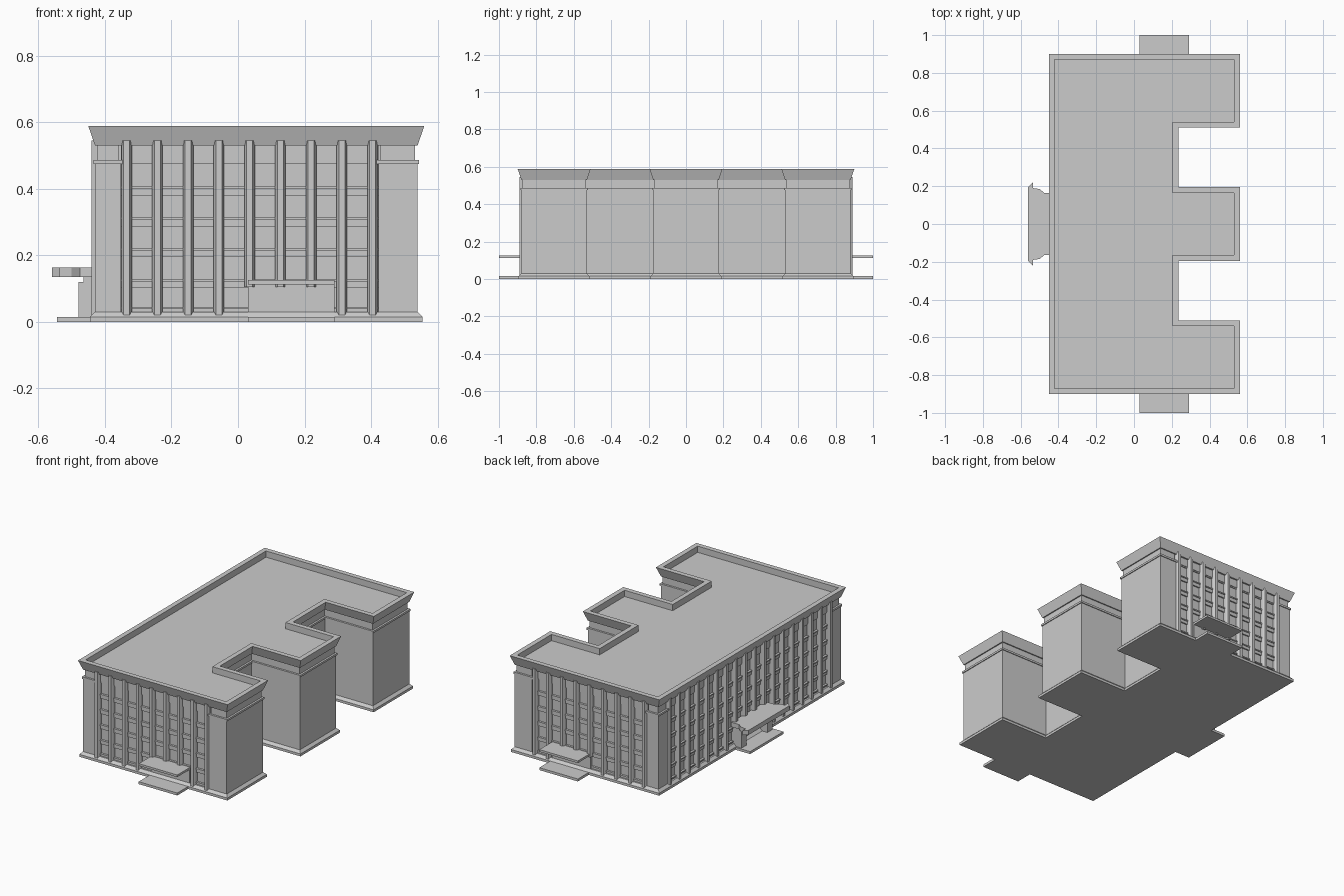
import bpy, bmesh

if "Cube" in bpy.data.objects:
    bpy.data.objects.remove(bpy.data.objects["Cube"])

def finish(bm, name):
    bmesh.ops.recalc_face_normals(bm, faces=bm.faces[:])
    me = bpy.data.meshes.new(name)
    bm.to_mesh(me)
    bm.free()
    ob = bpy.data.objects.new(name, me)
    bpy.context.collection.objects.link(ob)
    return ob

def prism(bm, pts, z0, z1):
    lo = [bm.verts.new((x, y, z0)) for x, y in pts]
    hi = [bm.verts.new((x, y, z1)) for x, y in pts]
    bm.faces.new(lo[::-1])
    bm.faces.new(hi)
    n = len(pts)
    for i in range(n):
        j = (i + 1) % n
        bm.faces.new((lo[i], lo[j], hi[j], hi[i]))

def offset(pts, d):
    """Offset a counter-clockwise, axis-aligned outline outward by d."""
    out = []
    n = len(pts)
    for i, (x, y) in enumerate(pts):
        for a, b in ((pts[i - 1], pts[i]), (pts[i], pts[(i + 1) % n])):
            ex, ey = b[0] - a[0], b[1] - a[1]
            if abs(ex) > abs(ey):
                y += -d if ex > 0 else d
            else:
                x += d if ey > 0 else -d
        out.append((x, y))
    return out

def layered(name, outline, layers):
    """Skin stacked offsets (offset, z) of an outline and cap both ends."""
    bm = bmesh.new()
    rings = [[bm.verts.new((x, y, z)) for x, y in offset(outline, d)] for d, z in layers]
    n = len(outline)
    for a, b in zip(rings, rings[1:]):
        for i in range(n):
            j = (i + 1) % n
            bm.faces.new((a[i], a[j], b[j], b[i]))
    bm.faces.new(rings[0][::-1])
    bm.faces.new(rings[-1])
    return finish(bm, name)

# footprint: E shape with two courts open to +x
L, R, Y, C = -0.43, 0.54, 0.88, 0.215
W1, W2 = 0.53, 0.175
wings = [(R, -Y), (R, -W1), (C, -W1), (C, -W2), (R, -W2),
         (R, W2), (C, W2), (C, W1), (R, W1), (R, Y)]
footprint = [(L, -Y)] + wings + [(L, Y)]

# same footprint with shallow window recesses on three fronts
F0, F1, S, D = -0.352, 0.422, 0.79, 0.018
recessed = ([(L, -Y), (F0, -Y), (F0, -Y + D), (F1, -Y + D), (F1, -Y)] + wings +
            [(F1, Y), (F1, Y - D), (F0, Y - D), (F0, Y), (L, Y),
             (L, S), (L + D, S), (L + D, -S), (L, -S)])

layered("plinth", footprint, [(0.015, 0), (0.015, 0.015), (0, 0.03)])
layered("walls", recessed, [(0, 0.025), (0, 0.475), (0.005, 0.475), (0.005, 0.487),
                            (-0.007, 0.487), (-0.007, 0.535)])
layered("cornice_and_roof", footprint, [(0, 0.53), (0.02, 0.588), (-0.01, 0.588), (-0.01, 0.55)])

def end_map(s):
    return lambda u, d: (u, s * (Y + d))

def side_map(u, d):
    return (L - d, u)

def facade(name, place, u0, u1, bays, first, pitch, door):
    def rect(bm, a, b, d0, d1, z0, z1):
        prism(bm, [place(a, d0), place(b, d0), place(b, d1), place(a, d1)], z0, z1)

    # tapered pilasters, shortened above the entrance
    bm = bmesh.new()
    for i in range(bays + 1):
        u = first + i * pitch
        z0 = 0.105 if door[0] < u < door[1] else 0.02
        shape = [(-0.016, -0.02), (0.016, -0.02), (0.016, -0.003), (0.009, 0.01),
                 (-0.009, 0.01), (-0.016, -0.003)]
        prism(bm, [place(u + a, d) for a, d in shape], z0, 0.545)
    finish(bm, name + "_pilasters")

    # spandrel bands with projecting sills between window rows
    bm = bmesh.new()
    for z0, z1 in ((0.025, 0.045), (0.103, 0.128), (0.195, 0.222),
                   (0.287, 0.315), (0.38, 0.408), (0.482, 0.535)):
        rect(bm, u0, u1, -0.025, -0.01, z0, z1)
        if z1 < 0.5:
            rect(bm, u0, u1, -0.025, -0.005, z1 - 0.007, z1)
    finish(bm, name + "_spandrels")

    # entrance wall panel
    bm = bmesh.new()
    rect(bm, door[0], door[1], -0.03, 0.0, 0.01, 0.113)
    finish(bm, name + "_entrance_panel")

for s, name in ((-1, "front"), (1, "back")):
    place = end_map(s)
    facade(name, place, F0, F1, 8, -0.335, 0.0925, (0.03, 0.29))
    # end doorstep and canopy slab
    for part, z0, z1 in (("doorstep", 0, 0.015), ("canopy", 0.112, 0.125)):
        bm = bmesh.new()
        prism(bm, [place(0.03, -0.03), place(0.29, -0.03),
                   place(0.29, 0.12), place(0.03, 0.12)], z0, z1)
        finish(bm, name + "_" + part)
facade("side", side_map, -S, S, 17, -0.775, 1.55 / 17, (-0.15, 0.15))

# main entrance: step, piers and a stepped-edge canopy
bm = bmesh.new()
prism(bm, [(-0.545, -0.16), (-0.42, -0.16), (-0.42, 0.16), (-0.545, 0.16)], 0, 0.015)
finish(bm, "main_step")
bm = bmesh.new()
for s in (-1, 1):
    prism(bm, [(-0.48, s * 0.1), (-0.42, s * 0.1), (-0.42, s * 0.15), (-0.48, s * 0.15)], 0.01, 0.12)
prism(bm, [(-0.465, -0.15), (-0.42, -0.15), (-0.42, 0.15), (-0.465, 0.15)], 0.12, 0.137)
finish(bm, "main_piers")
edge = [(-0.42, 0.165), (-0.475, 0.165), (-0.5, 0.185), (-0.535, 0.19), (-0.535, 0.22), (-0.56, 0.197)]
bm = bmesh.new()
prism(bm, edge + [(x, -y) for x, y in reversed(edge)], 0.135, 0.163)
finish(bm, "main_canopy")
